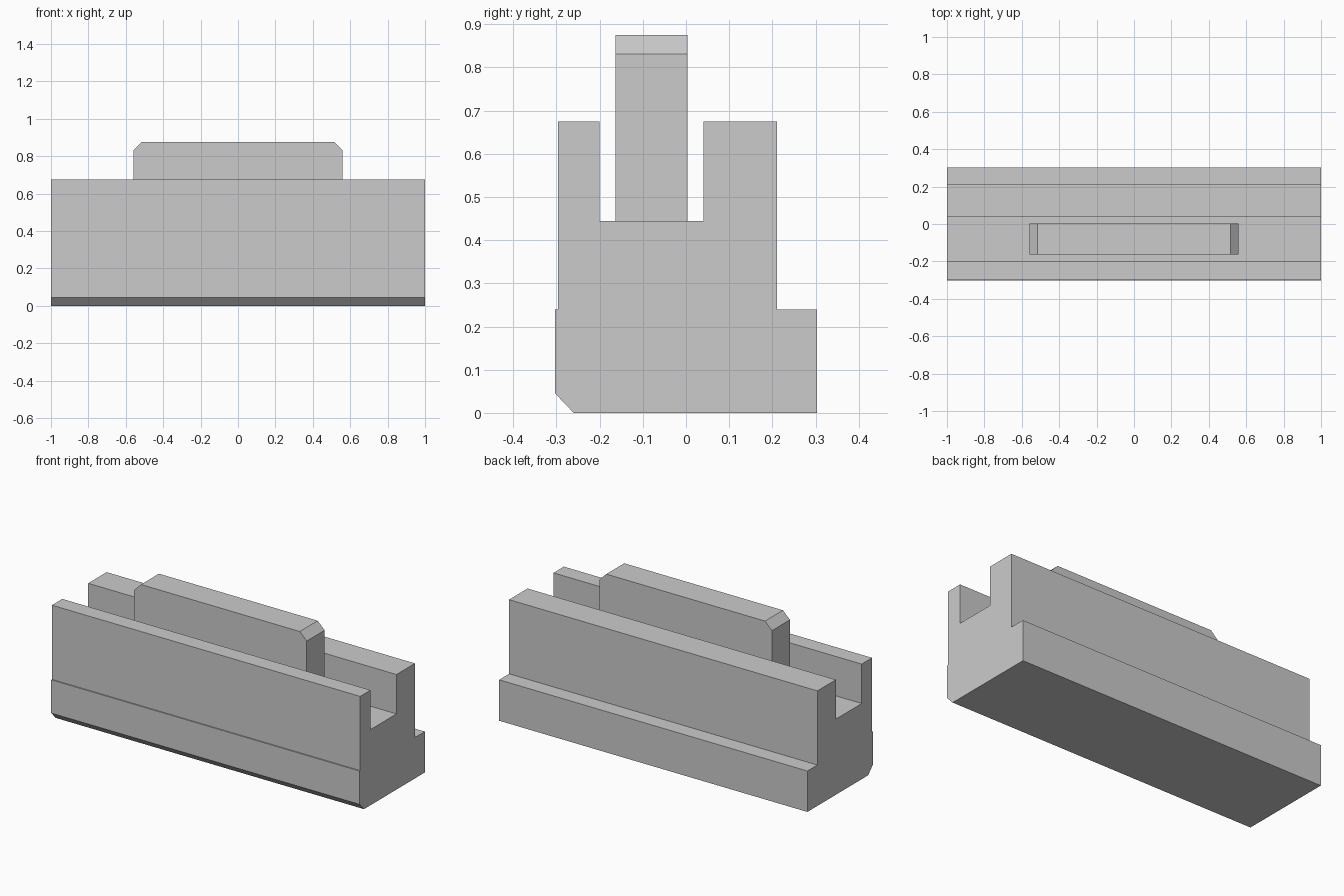
import bpy
import bmesh

cube = bpy.data.objects.get("Cube")
if cube:
    bpy.data.objects.remove(cube, do_unlink=True)

grey = bpy.data.materials.new("plain grey")
grey.use_nodes = True
colour = (0.6, 0.6, 0.6, 1.0)
grey.diffuse_color = colour
grey.node_tree.nodes["Principled BSDF"].inputs["Base Color"].default_value = colour


def extrude_profile(name, points, offset):
    """Make a flat-faced solid by sweeping a closed 3D outline along offset."""
    bm = bmesh.new()
    face = bm.faces.new([bm.verts.new(p) for p in points])
    swept = bmesh.ops.extrude_face_region(bm, geom=[face])
    verts = [g for g in swept["geom"] if isinstance(g, bmesh.types.BMVert)]
    bmesh.ops.translate(bm, verts=verts, vec=offset)
    bmesh.ops.recalc_face_normals(bm, faces=bm.faces)
    mesh = bpy.data.meshes.new(name)
    bm.to_mesh(mesh)
    bm.free()
    mesh.materials.append(grey)
    obj = bpy.data.objects.new(name, mesh)
    bpy.context.collection.objects.link(obj)
    return obj


# Grooved rail: (y, z) section with chamfered foot, walls and rear ledge
section = [
    (-0.26, 0), (0.303, 0), (0.303, 0.24), (0.211, 0.24),
    (0.211, 0.675), (0.04, 0.675), (0.04, 0.444), (-0.2, 0.444),
    (-0.2, 0.675), (-0.296, 0.675), (-0.296, 0.24), (-0.303, 0.24),
    (-0.303, 0.045),
]
extrude_profile("grooved_rail", [(-1, y, z) for y, z in section], (2, 0, 0))

# Sliding tongue: (x, z) half outline mirrored, with chamfered top corners
half = [(0.56, 0.444), (0.56, 0.831), (0.515, 0.875)]
outline = half + [(-x, z) for x, z in reversed(half)]
extrude_profile("tongue", [(x, -0.163, z) for x, z in outline], (0, 0.166, 0))
